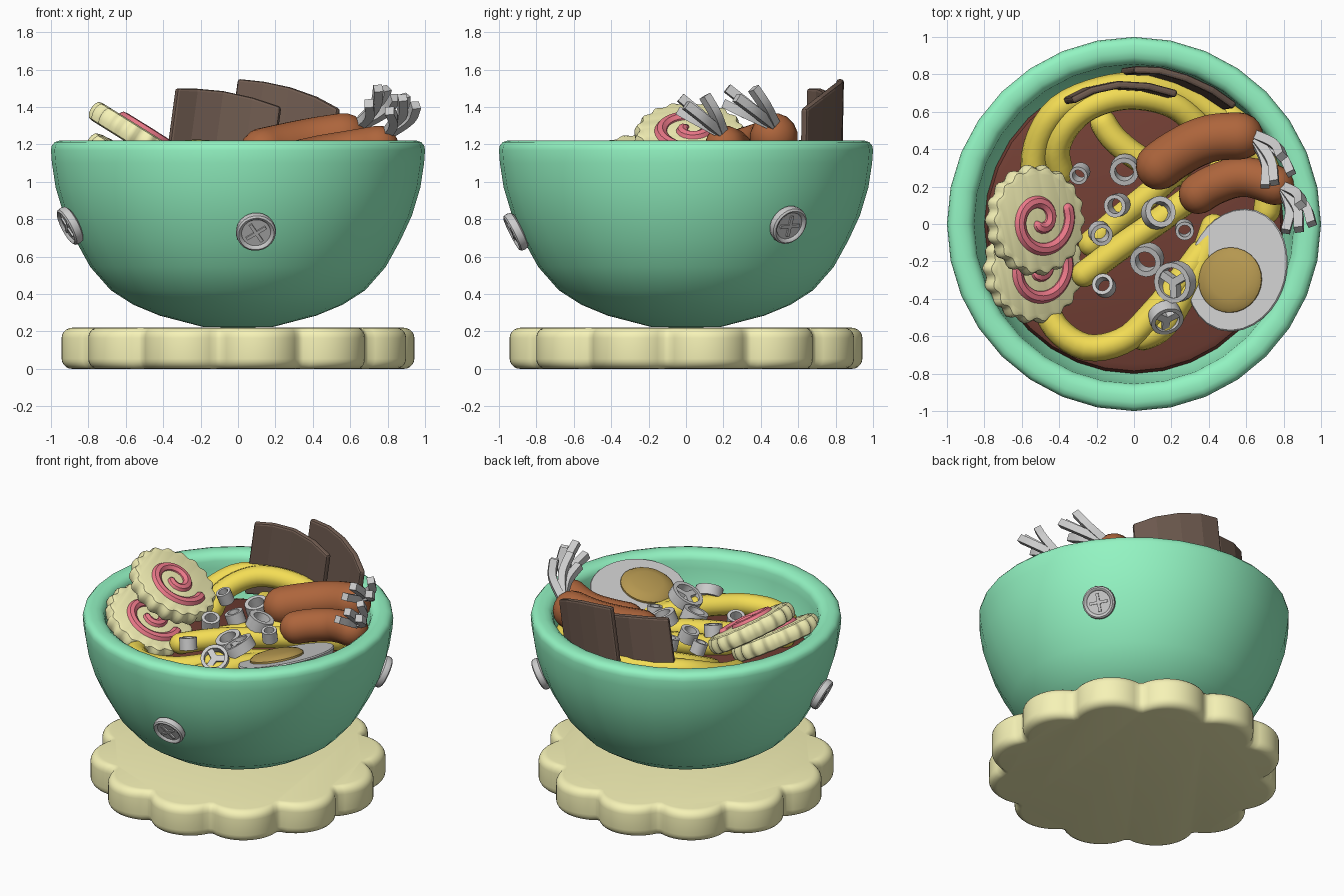
import bpy, bmesh, math, random
from mathutils import Vector, Matrix

if "Cube" in bpy.data.objects:
    bpy.data.objects.remove(bpy.data.objects["Cube"])

random.seed(4)
TAU = 2 * math.pi


def mat(name, *rgb):
    m = bpy.data.materials.new(name)
    m.diffuse_color = (*rgb, 1)
    m.use_nodes = True
    m.node_tree.nodes["Principled BSDF"].inputs["Base Color"].default_value = m.diffuse_color
    return m


GREEN = mat("mint", .29, .90, .54)
CREAM = mat("cream", .92, .89, .47)
YELLOW = mat("noodle_yellow", .90, .72, .09)
BROTH = mat("broth_brown", .17, .05, .035)
SAUSAGE = mat("sausage_brown", .42, .13, .045)
PINK = mat("pink", .84, .19, .25)
SEAWEED = mat("seaweed_brown", .16, .105, .08)
YOLK = mat("yolk", .46, .31, .08)


def finish(name, bm, material=None, loc=(0, 0, 0), normal=(0, 0, 1), spin=0, smooth=True):
    bmesh.ops.remove_doubles(bm, verts=bm.verts, dist=1e-5)
    bmesh.ops.recalc_face_normals(bm, faces=bm.faces)
    me = bpy.data.meshes.new(name)
    bm.to_mesh(me)
    bm.free()
    ob = bpy.data.objects.new(name, me)
    bpy.context.collection.objects.link(ob)
    if material:
        me.materials.append(material)
    tilt = Vector((0, 0, 1)).rotation_difference(Vector(normal).normalized()).to_matrix().to_4x4()
    ob.matrix_world = Matrix.Translation(loc) @ tilt @ Matrix.Rotation(spin, 4, 'Z')
    if smooth:
        bpy.ops.object.select_all(action='DESELECT')
        ob.select_set(True)
        bpy.context.view_layer.objects.active = ob
        bpy.ops.object.shade_smooth_by_angle(angle=math.radians(40))
    return ob


def skin(bm, rings, caps=True, closed=False):
    n = len(rings[0])
    pairs = list(zip(rings, rings[1:])) + ([(rings[-1], rings[0])] if closed else [])
    for a, b in pairs:
        for i in range(n):
            j = (i + 1) % n
            bm.faces.new((a[i], a[j], b[j], b[i]))
    if caps and not closed:
        for ring in (rings[0], rings[-1]):
            if (ring[0].co - ring[n // 2].co).length > 1e-4:
                bm.faces.new(ring)


def loft(name, layers, outline=lambda t: 1, seg=32, closed=False, **kw):
    """Stack scaled copies of a polar outline; layers are (scale, z)."""
    bm = bmesh.new()
    rings = [[bm.verts.new((k * outline(TAU * i / seg) * math.cos(TAU * i / seg),
                            k * outline(TAU * i / seg) * math.sin(TAU * i / seg), z))
              for i in range(seg)] for k, z in layers]
    skin(bm, rings, closed=closed)
    return finish(name, bm, **kw)


def sweep(name, pts, r, sides=12, rounded=True, steps=18, **kw):
    """Tube along a smooth curve, with rounded ends."""
    p = [Vector(q) for q in pts]
    p = [2 * p[0] - p[1]] + p + [2 * p[-1] - p[-2]]
    fine = []
    for a, b, c, d in zip(p, p[1:], p[2:], p[3:]):
        for k in range(16):
            t = k / 16
            fine.append(.5 * (2 * b + (c - a) * t + (2 * a - 5 * b + 4 * c - d) * t * t
                              + (3 * b - a - 3 * c + d) * t ** 3))
    fine.append(p[-2])
    dist = [0]
    for a, b in zip(fine, fine[1:]):
        dist.append(dist[-1] + (b - a).length)
    total = dist[-1]

    def at(s):
        for i in range(len(fine) - 1):
            if s <= dist[i + 1]:
                return fine[i].lerp(fine[i + 1], (s - dist[i]) / (dist[i + 1] - dist[i]))
        return fine[-1]

    end = [r * (1 - math.cos(k * math.pi / 10)) for k in range(5)] if rounded else [0]
    first = r if rounded else total / steps
    mid = [first + (total - 2 * first) * k / steps for k in range(steps + 1)]
    bm, rings, nrm = bmesh.new(), [], None
    for s in end + mid + [total - e for e in reversed(end)]:
        tan = (at(min(s + .01, total)) - at(max(s - .01, 0))).normalized()
        if nrm is None:
            nrm = tan.cross(Vector((.1, .2, 1)))
        nrm = (nrm - tan * nrm.dot(tan)).normalized()
        side = tan.cross(nrm)
        e = min(s, total - s)
        rad = r * math.sqrt(max(0, 1 - (1 - e / r) ** 2)) if rounded and e < r else r
        rings.append([bm.verts.new(at(s) + rad * (nrm * math.cos(TAU * (i + .5) / sides)
                                                 + side * math.sin(TAU * (i + .5) / sides)))
                      for i in range(sides)])
    skin(bm, rings)
    return finish(name, bm, **kw)


def bars(name, size, angles, offset=0, **kw):
    """Flat bars crossing in the local xy plane."""
    bm = bmesh.new()
    for a in angles:
        bmesh.ops.create_cube(bm, size=1, matrix=Matrix.Rotation(a, 4, 'Z')
                              @ Matrix.Translation((offset, 0, 0)) @ Matrix.Diagonal((*size, 1)))
    return finish(name, bm, **kw)


# Scalloped saucer with twelve lobes
def lobes(t):
    f = (t - math.radians(8) + math.pi / 12) % (math.pi / 6) - math.pi / 12
    return .705 * math.cos(f) + math.sqrt(.245 ** 2 - (.705 * math.sin(f)) ** 2)


edge = [(.94 + .06 * math.sin(a), .055 * (1 - math.cos(a))) for a in (k * math.pi / 10 for k in range(6))]
loft("saucer", edge + [(k, .22 - z) for k, z in reversed(edge)], lobes, seg=180, material=CREAM)

# Full-bellied bowl with a thick rounded rim
side = [(0, .22), (.19, .225), (.42, .285), (.56, .343), (.68, .42), (.79, .545), (.87, .69),
        (.93, .82), (.975, .97), (.995, 1.1)]
loft("bowl", side + [(1, 1.17), (.995, 1.195), (.98, 1.212), (.955, 1.22), (.92, 1.221), (.89, 1.214),
                     (.866, 1.197), (.855, 1.17)]
     + [(.855 * r, 1.22 + .86 * (z - 1.22)) for r, z in reversed(side)], material=GREEN)
loft("broth", [(.7, .78), (.795, .86), (.80, .90), (.785, .93), (.75, .945)], material=BROTH)

# Three sewn buttons on the outside
for i, (az, z, r) in enumerate([(-84, .733, .915), (36, .77, .93), (-165, .765, .93)]):
    a, h = math.radians(az), -.45
    c = math.sqrt(1 - h * h)
    n = Vector((c * math.cos(a), c * math.sin(a), h))
    pos = Vector((r * math.cos(a), r * math.sin(a), z))
    loft(f"button_{i}", [(.09, -.03), (.104, -.02), (.108, 0), (.105, .018), (.095, .026), (.085, .022), (.078, .012)],
         seg=24, loc=pos, normal=n)
    bars(f"button_thread_{i}", (.12, .018, .02), (.7, .7 + math.pi / 2), loc=pos + n * .012, normal=n)

# Noodles
noodles = [
    [(-.52, .12, .98), (-.53, .38, 1.05), (-.42, .60, 1.13), (-.2, .71, 1.13), (.06, .74, 1.1), (.32, .66, 1.03), (.55, .5, 1)],
    [(-.38, .22, .98), (-.41, .42, 1.08), (-.28, .60, 1.15), (-.05, .68, 1.14), (.2, .64, 1.1), (.38, .5, 1.03)],
    [(-.2, .6, 1.02), (-.1, .45, 1.02), (.08, .32, 1.0), (.3, .25, 1)],
    [(-.32, -.31, 1.0), (-.08, -.13, 1.04), (.18, .05, 1.05), (.4, .22, 1.04), (.58, .4, 1)],
    [(-.28, -.15, .97), (-.1, .01, 1.0), (.12, .19, 1.03), (.35, .4, 1.02), (.6, .55, 1)],
    [(-.5, -.35, .97), (-.42, -.55, 1.0), (-.25, -.66, 1.02), (-.05, -.62, 1.03), (.1, -.48, 1.04), (.25, -.3, 1.04), (.4, -.1, 1)],
    [(-.02, -.63, .98), (.14, -.56, 1.01), (.25, -.4, 1.03), (.36, -.2, 1.02), (.45, .05, .98)],
    [(.45, .62, .98), (.62, .48, 1.02), (.72, .25, 1.0), (.7, .0, .97)],
]
for i, path in enumerate(noodles):
    sweep(f"noodle_{i}", path, .072, sides=10, steps=24, material=YELLOW)

# Swirled fish cake slices: soft-toothed disc plus raised spiral
spiral = []
for k in range(23):
    t, rad = .5 - k * .44, .18 * (1 - k / 22) + .012
    spiral.append((rad * math.cos(t), rad * math.sin(t), .045))
for i, (pos, n) in enumerate([((-.53, .02, 1.235), (.53, 0, .85)), ((-.54, -.235, 1.075), (.5, -.04, .86))]):
    loft(f"fish_cake_{i}", [(.88, -.055), (.95, -.048), (.99, -.025), (1, 0), (.99, .025), (.95, .048), (.88, .055)],
         lambda t: .29 + .011 * math.cos(18 * t), seg=108, loc=pos, normal=n, material=CREAM)
    sweep(f"fish_cake_swirl_{i}", spiral, .036, sides=8, steps=50, loc=pos, normal=n, material=PINK)

# Sausages with splayed cut ends
sausages = [
    ([(.04, .23, 1.14), (.22, .37, 1.18), (.42, .46, 1.22), (.69, .47, 1.26)], .128,
     (.63, .48, 1.29), [(.70, .2, 1.42), (.75, .22, 1.5), (.84, .27, 1.45), (.79, .36, 1.5)]),
    ([(.26, .1, 1.1), (.43, .21, 1.14), (.61, .25, 1.17), (.85, .17, 1.21)], .108,
     (.79, .2, 1.25), [(.81, -.04, 1.38), (.88, -.03, 1.45), (.95, .0, 1.41), (.89, .1, 1.46)]),
]
for i, (path, rad, base, tips) in enumerate(sausages):
    sweep(f"sausage_{i}", path, rad, sides=16, material=SAUSAGE)
    b = Vector(base)
    for j, tip in enumerate(tips):
        tip = Vector(tip)
        bend = b.lerp(tip, .6) + Vector((.03, .015, -.01))
        sweep(f"sausage_{i}_leg_{j}", [b, bend, tip], .034, sides=4, rounded=False, steps=6)

# Halved egg leaning on the wall
egg_pos, egg_n, egg_spin = Vector((.555, -.23, 1.135)), Vector((-.28, .1, .95)).normalized(), -.3


def egg(t):
    return (1 - .05 * math.sin(t)) / math.hypot(math.cos(t) / .275, math.sin(t) / .335)


loft("egg_white", [(0, -.2), (.35, -.185), (.65, -.145), (.87, -.085), (.98, -.025), (1, -.008), (.98, 0)],
     egg, loc=egg_pos, normal=egg_n, spin=egg_spin)
loft("egg_yolk", [(.175, -.02), (.175, .008), (.155, .025), (.1, .038), (0, .045)], seg=28,
     loc=egg_pos + Vector((-.04, -.07, 0)), normal=egg_n, material=YOLK)

# Spring onion rings
for i, (x, y, z, r) in enumerate([(-.29, .27, 1.13, .05), (-.05, .29, 1.11, .078), (-.09, .1, 1.1, .062),
                                  (.13, .06, 1.14, .085), (-.18, -.05, 1.1, .06), (.27, -.03, 1.12, .05),
                                  (.07, -.19, 1.08, .085), (-.16, -.33, 1.06, .058)]):
    n = (random.uniform(-.4, .4), random.uniform(-.4, .3), 1)
    loft(f"onion_ring_{i}", [(r, -.04), (r, .04), (.65 * r, .04), (.65 * r, -.04)],
         seg=16, closed=True, loc=(x, y, z), normal=n)

# Root slices: ring with three spokes
for i, (pos, n, r) in enumerate([((.22, -.31, 1.13), (-.5, -.15, .9), .11), ((.17, -.5, 1.1), (.3, -.7, .8), .09)]):
    loft(f"root_slice_{i}", [(r, -.035), (r, .035), (.75 * r, .035), (.75 * r, -.035)],
         seg=20, closed=True, loc=pos, normal=n)
    bars(f"root_spokes_{i}", (.85 * r, .04, .05), (.5, .5 + TAU / 3, .5 + 2 * TAU / 3), offset=.42 * r,
         loc=pos, normal=n)

# Curved seaweed sheets along the back wall: (x, y, top height)
sheets = [[(-.33, .66, 1.5), (-.22, .715, 1.498), (-.08, .745, 1.485), (.08, .735, 1.45), (.23, .695, 1.4)],
          [(.0, .825, 1.55), (.14, .82, 1.535), (.28, .78, 1.505), (.42, .715, 1.455), (.54, .63, 1.39)]]
for i, pts in enumerate(sheets):
    bm = bmesh.new()
    top = [bm.verts.new(p) for p in pts]
    low = [bm.verts.new((x - .07, y - .01, z - .52)) for x, y, z in pts]
    for k in range(len(pts) - 1):
        bm.faces.new((low[k], low[k + 1], top[k + 1], top[k]))
    ob = finish(f"seaweed_{i}", bm, SEAWEED, smooth=False)
    s = ob.modifiers.new("thickness", 'SOLIDIFY')
    s.thickness, s.offset = .04, 0
    b = ob.modifiers.new("rounding", 'BEVEL')
    b.width, b.segments = .014, 2
